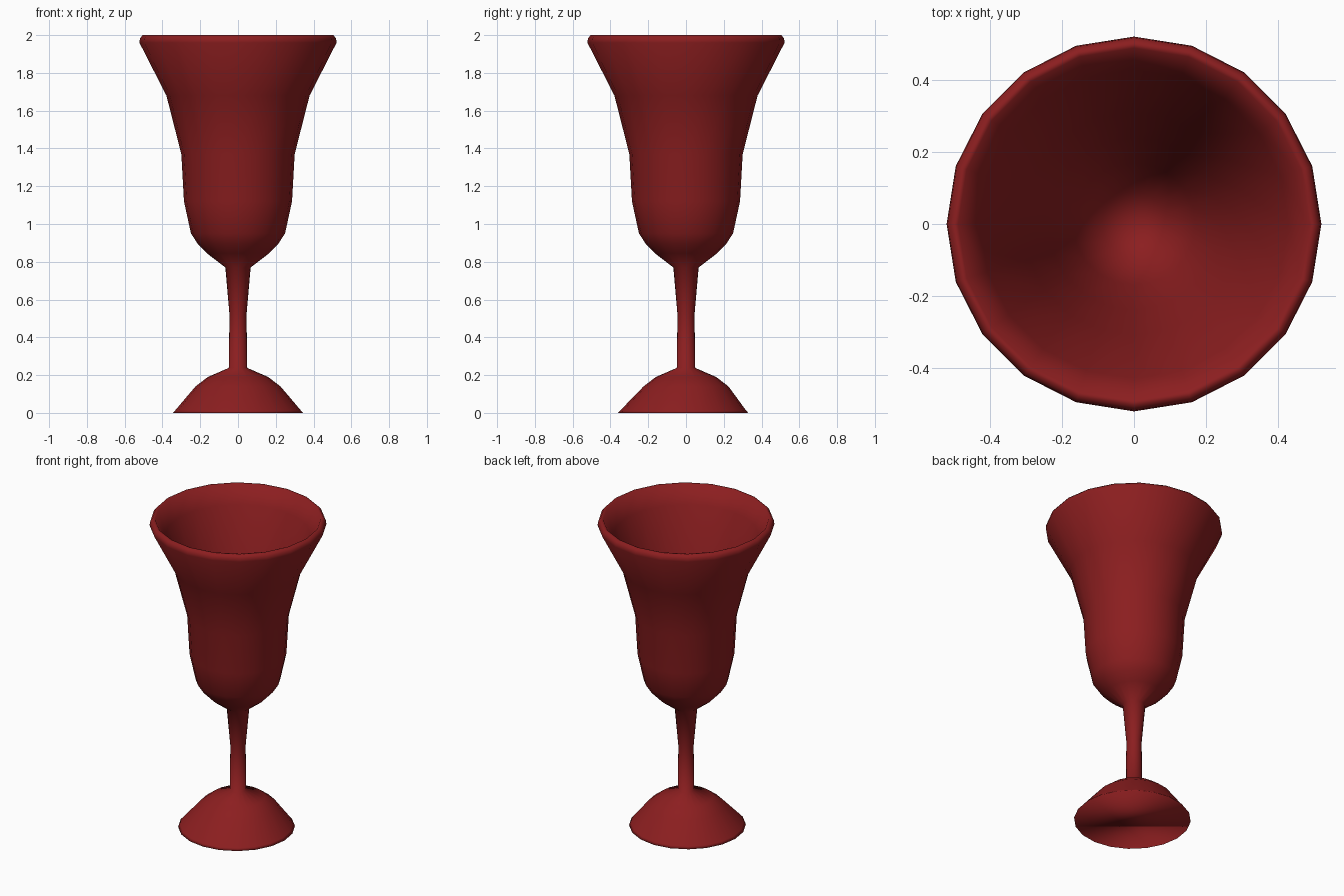
import bpy, bmesh, math

if "Cube" in bpy.data.objects:
    bpy.data.objects.remove(bpy.data.objects["Cube"])

SIDES = 20

# Profile as (radius, height): foot, stem, outer bowl, rim, inner bowl
FOOT = [(0.345, 0.0), (0.332, 0.014)]
PROFILE = [
    (0.225, 0.14), (0.16, 0.19), (0.049, 0.238),
    (0.045, 0.52), (0.067, 0.77),
    (0.165, 0.845), (0.213, 0.895), (0.249, 0.95), (0.286, 1.12),
    (0.3, 1.37), (0.379, 1.68), (0.522, 1.96),
    (0.519, 1.982), (0.505, 2.0), (0.49, 1.998),
    (0.43, 1.89), (0.31, 1.52), (0.24, 1.25), (0.17, 1.02), (0.09, 0.84),
]
INNER_BOTTOM = 0.815
FOOT_SHIFT = -0.015


def ring(bm, radius, z, y=0.0):
    return [bm.verts.new((radius * math.cos(2 * math.pi * i / SIDES),
                          y + radius * math.sin(2 * math.pi * i / SIDES), z))
            for i in range(SIDES)]


bm = bmesh.new()

# Foot edge sits slightly towards the front
rings = [ring(bm, r, z, FOOT_SHIFT) for r, z in FOOT]
bm.faces.new(rings[0][::-1])

# Lathe the rest of the goblet
rings += [ring(bm, r, z) for r, z in PROFILE]
for below, above in zip(rings, rings[1:]):
    for i in range(SIDES):
        j = (i + 1) % SIDES
        bm.faces.new((below[i], below[j], above[j], above[i]))

# Close the bottom of the bowl
tip = bm.verts.new((0, 0, INNER_BOTTOM))
for i in range(SIDES):
    bm.faces.new((rings[-1][i], rings[-1][(i + 1) % SIDES], tip))

bmesh.ops.recalc_face_normals(bm, faces=bm.faces)
for face in bm.faces:
    face.smooth = True
mesh = bpy.data.meshes.new("goblet")
bm.to_mesh(mesh)
bm.free()
goblet = bpy.data.objects.new("goblet", mesh)
bpy.context.collection.objects.link(goblet)

# Dark red glaze
red = bpy.data.materials.new("dark_red")
red.diffuse_color = (0.26, 0.013, 0.014, 1)
red.use_nodes = True
red.node_tree.nodes["Principled BSDF"].inputs["Base Color"].default_value = red.diffuse_color
mesh.materials.append(red)
